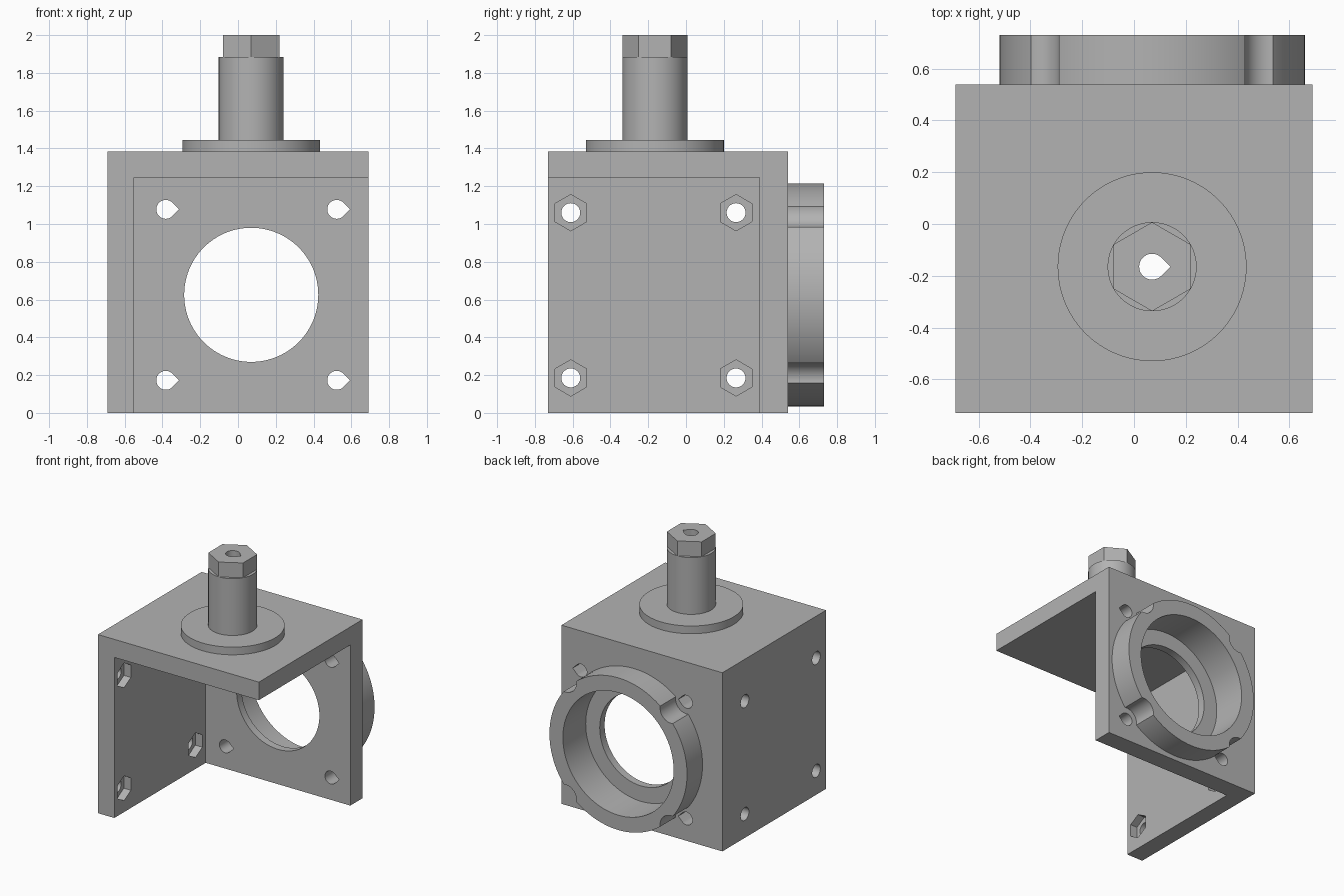
import bpy, bmesh
from math import sin, cos, radians, sqrt

old = bpy.data.objects.get("Cube")
if old:
    bpy.data.objects.remove(old, do_unlink=True)

grey = bpy.data.materials.new("light grey")
grey.use_nodes = True
COLOUR = (0.45, 0.45, 0.45, 1)
grey.diffuse_color = COLOUR
grey.node_tree.nodes["Principled BSDF"].inputs["Base Color"].default_value = COLOUR

# Outlines in a 2D plane
def ring_points(r, sides=96, start=0):
    return [(r * cos(radians(start + 360 * i / sides)), r * sin(radians(start + 360 * i / sides)))
            for i in range(sides)]

def teardrop(r):
    steps = 30
    arc = [radians(45 + 270 * i / steps) for i in range(steps + 1)]
    return [(r * sqrt(2), 0)] + [(r * cos(a), r * sin(a)) for a in arc]

def rect(u0, v0, u1, v1):
    return [(u0, v0), (u1, v0), (u1, v1), (u0, v1)]

# Extrude an outline along an axis: x uses (y, z), y uses (x, z), z uses (x, y)
def prism(name, outline, axis, centre, lo, hi):
    place = {"x": lambda u, v, w: (w, u, v),
             "y": lambda u, v, w: (u, w, v),
             "z": lambda u, v, w: (u, v, w)}[axis]
    bm = bmesh.new()
    ends = [[bm.verts.new(place(u + centre[0], v + centre[1], w)) for u, v in outline]
            for w in (lo, hi)]
    n = len(outline)
    for end in ends:
        bm.faces.new(end)
    for i in range(n):
        j = (i + 1) % n
        bm.faces.new((ends[0][i], ends[0][j], ends[1][j], ends[1][i]))
    bmesh.ops.recalc_face_normals(bm, faces=bm.faces[:])
    mesh = bpy.data.meshes.new(name)
    bm.to_mesh(mesh)
    bm.free()
    mesh.materials.append(grey)
    ob = bpy.data.objects.new(name, mesh)
    bpy.context.collection.objects.link(ob)
    return ob

def select(ob):
    bpy.ops.object.select_all(action="DESELECT")
    ob.select_set(True)
    bpy.context.view_layer.objects.active = ob

def boolean(ob, other, operation="DIFFERENCE"):
    other.hide_render = True
    mod = ob.modifiers.new("cut", "BOOLEAN")
    mod.operation = operation
    mod.solver = "EXACT"
    mod.object = other
    select(ob)
    bpy.ops.object.modifier_apply(modifier=mod.name)
    bpy.data.objects.remove(other, do_unlink=True)

BORE = (0.07, 0.625)
SHAFT = (0.07, -0.165)
MOUNT = [(BORE[0] + 0.4525 * i, BORE[1] + 0.4525 * k) for i in (-1, 1) for k in (-1, 1)]
SIDE = [(y, z) for y in (-0.61, 0.265) for z in (0.185, 1.06)]

# Three-walled bracket: back, one side and top
bracket = prism("bracket", rect(-0.69, -0.73, 0.69, 0.54), "z", (0, 0), 0, 1.385)
boolean(bracket, prism("inside", rect(-0.55, -1, 1, 0.39), "z", (0, 0), -0.2, 1.245))

# Bearing bore with a thin retaining lip
boolean(bracket, prism("bore", ring_points(0.475), "y", BORE, 0.45, 0.9))
boolean(bracket, prism("lip_hole", ring_points(0.355), "y", BORE, 0.2, 0.9))

# Motor screw holes in the back wall
for c in MOUNT:
    boolean(bracket, prism("screw_hole", teardrop(0.05), "y", c, 0.2, 0.9))

# Side wall bolt holes with hexagonal nut pockets
for c in SIDE:
    boolean(bracket, prism("bolt_hole", ring_points(0.05, 48), "x", c, -0.9, -0.4))
    boolean(bracket, prism("nut_pocket", ring_points(0.096, 6, 90), "x", c, -0.61, -0.4))

# Collar around the bore, notched for the screw heads
collar = prism("bearing_collar", ring_points(0.59, 128), "y", BORE, 0.54, 0.73)
boolean(collar, prism("bore", ring_points(0.475), "y", BORE, 0.4, 0.9))
for c in MOUNT:
    boolean(collar, prism("notch", ring_points(0.094, 48), "y", c, 0.4, 0.9))

# Flange, round post and hexagonal tip
flange = prism("post_flange", ring_points(0.365), "z", SHAFT, 1.385, 1.445)
post = prism("post", ring_points(0.172), "z", SHAFT, 1.445, 1.885)
tip = prism("hex_tip", ring_points(0.172, 6, 90), "z", SHAFT, 1.885, 2)

# Vertical hole through post and top wall
for part in (bracket, flange, post, tip):
    boolean(part, prism("post_hole", teardrop(0.05), "z", SHAFT, 1.1, 2.2))

for part in (bracket, collar, flange, post, tip):
    select(part)
    bpy.ops.object.shade_smooth_by_angle(angle=radians(30))
